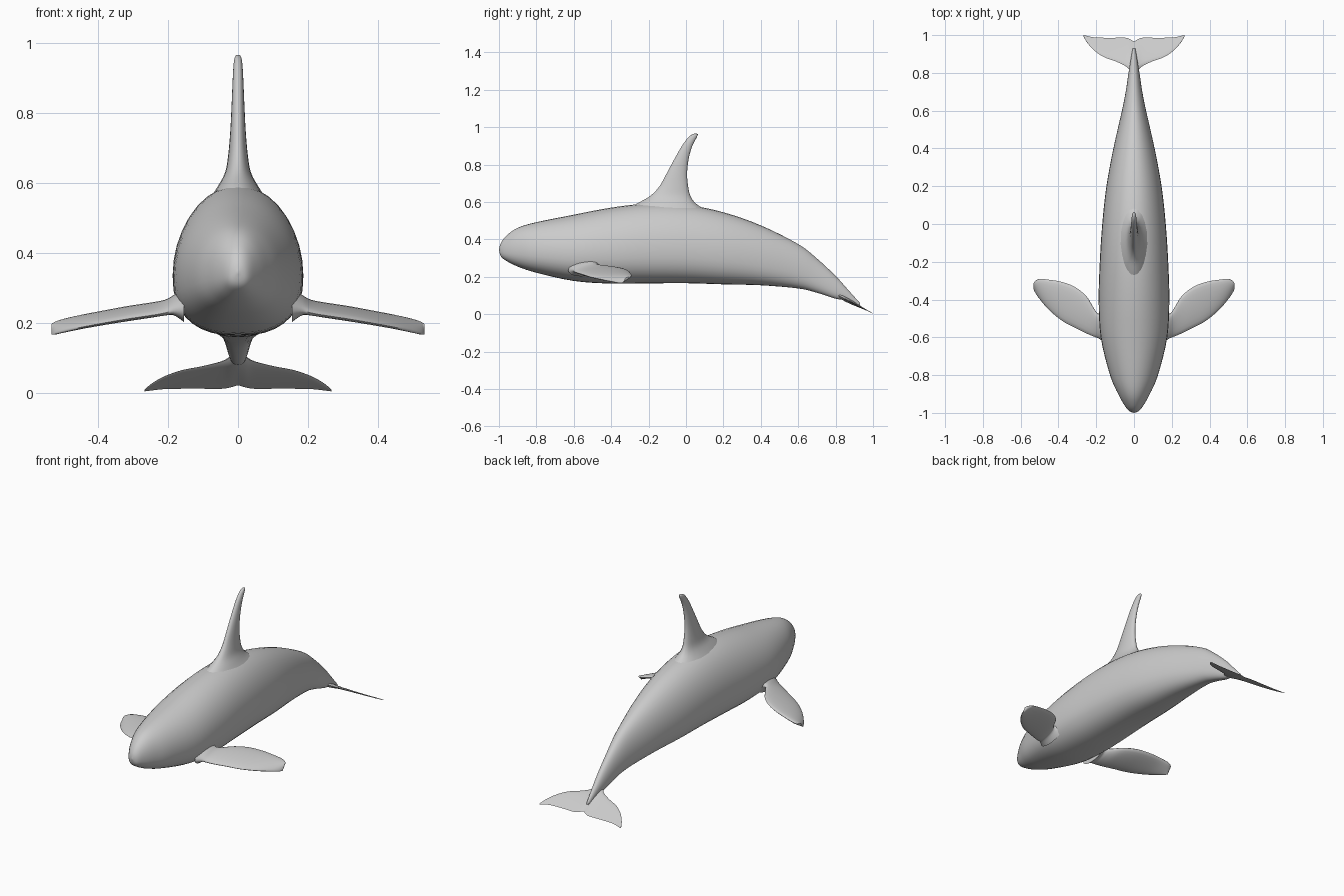
import bpy, bmesh, math

if "Cube" in bpy.data.objects:
    bpy.data.objects.remove(bpy.data.objects["Cube"])

skin = bpy.data.materials.new("grey skin")
skin.diffuse_color = (0.6, 0.6, 0.6, 1)
skin.use_nodes = True
skin.node_tree.nodes["Principled BSDF"].inputs["Base Color"].default_value = skin.diffuse_color


def spline(rows, steps):
    """Smooth curve through the station rows."""
    out = []
    for i in range(len(rows) - 1):
        p0, p1, p2 = rows[max(i - 1, 0)], rows[i], rows[i + 1]
        p3 = rows[min(i + 2, len(rows) - 1)]
        for s in range(steps):
            t = s / steps
            out.append([0.5 * (2 * b + (c - a) * t + (2 * a - 5 * b + 4 * c - d) * t * t
                               + (3 * b - a - 3 * c + d) * t ** 3)
                        for a, b, c, d in zip(p0, p1, p2, p3)])
    return out + [list(rows[-1])]


def loft(name, stations, section, sides, steps=4):
    """Skin a closed section along the stations, with capped ends."""
    bm = bmesh.new()
    rings = [[bm.verts.new(section(row, 2 * math.pi * k / sides)) for k in range(sides)]
             for row in spline(stations, steps)]
    for a, b in zip(rings, rings[1:]):
        for k in range(sides):
            j = (k + 1) % sides
            bm.faces.new((a[k], a[j], b[j], b[k]))
    bm.faces.new(rings[0][::-1])
    bm.faces.new(rings[-1])
    bmesh.ops.remove_doubles(bm, verts=bm.verts, dist=0.0004)
    bmesh.ops.recalc_face_normals(bm, faces=bm.faces)
    mesh = bpy.data.meshes.new(name)
    bm.to_mesh(mesh)
    bm.free()
    mesh.materials.append(skin)
    obj = bpy.data.objects.new(name, mesh)
    bpy.context.collection.objects.link(obj)
    bpy.ops.object.select_all(action='DESELECT')
    obj.select_set(True)
    bpy.context.view_layer.objects.active = obj
    bpy.ops.object.shade_smooth_by_angle(angle=math.radians(60))
    return obj


def power(v, e):
    return math.copysign(abs(v) ** e, v)


# Body: egg-shaped rings, fuller underneath (y, bottom, top, half width)
def body_section(row, a):
    y, lo, hi, w = row
    mid = lo + 0.42 * (hi - lo)
    c, s = math.cos(a), math.sin(a)
    if s >= 0:
        return (w * c, y, mid + (hi - mid) * s)
    return (w * power(c, 0.82), y, mid + (mid - lo) * power(s, 0.82))


loft("body", [
    (-1.0, .345, .345, 0), (-.99, .31, .38, .026), (-.96, .285, .42, .05),
    (-.9, .255, .462, .084), (-.8, .222, .492, .127), (-.6, .178, .532, .176),
    (-.4, .164, .57, .187), (-.2, .165, .592, .181), (0, .166, .585, .168),
    (.2, .16, .545, .146), (.4, .155, .475, .109), (.6, .138, .375, .064),
    (.7, .115, .298, .044), (.8, .083, .205, .029), (.86, .073, .138, .019),
    (.93, .035, .06, .007)], body_section, 36)


# Dorsal fin, flared into the back (z, front y, rear y, half thickness)
def dorsal_section(row, a):
    z, y0, y1, t = row
    c = (1 - math.cos(a)) / 2
    return (t * math.sin(a), y0 + (y1 - y0) * c, z)


loft("dorsal_fin", [
    (.55, -.33, .12, .085), (.59, -.265, .055, .058), (.63, -.195, .025, .037),
    (.68, -.145, .012, .028), (.75, -.105, .006, .022), (.83, -.062, .014, .018),
    (.9, -.022, .034, .015), (.945, .012, .057, .012), (.962, .035, .063, .008),
    (.966, .05, .056, .001)], dorsal_section, 20)

# Pectoral fins, flared at the shoulder (x, front y, rear y, height, half thickness)
PECTORAL = [
    (.155, -.63, -.43, .25, .045), (.185, -.607, -.475, .25, .024),
    (.21, -.597, -.45, .243, .017), (.25, -.58, -.385, .236, .016),
    (.31, -.55, -.335, .227, .016), (.38, -.513, -.307, .215, .015),
    (.45, -.455, -.295, .202, .014), (.5, -.397, -.291, .191, .013),
    (.525, -.36, -.303, .184, .010), (.533, -.34, -.32, .181, .002)]

for side, label in ((1, "right"), (-1, "left")):
    def pectoral_section(row, a, side=side):
        x, y0, y1, z, t = row
        c = (1 - math.cos(a)) / 2
        return (side * x, y0 + (y1 - y0) * c, z + t * math.sin(a) + 0.03 * (c - 0.5))
    loft("pectoral_fin_" + label, PECTORAL, pectoral_section, 20)


# Tail flukes: one thin blade sloping down to the rear (x, front y, rear y, half thickness)
def fluke_section(row, a):
    x, y0, y1, t = row
    c = (1 - math.cos(a)) / 2
    y = y0 + (y1 - y0) * c
    return (x, y, 0.004 + 0.52 * (1 - y) + t * math.sin(a) * (1 - 0.85 * c))


HALF = [(0, .80, .968, .02), (.02, .812, .978, .018), (.045, .836, .986, .012),
        (.1, .862, .986, .008), (.16, .884, .986, .006), (.21, .918, .988, .005),
        (.245, .956, .995, .004), (.265, .988, 1.0, .002), (.268, .996, .999, .0005)]
loft("tail_flukes", [(-x, *r) for x, *r in HALF[:0:-1]] + HALF, fluke_section, 16)
